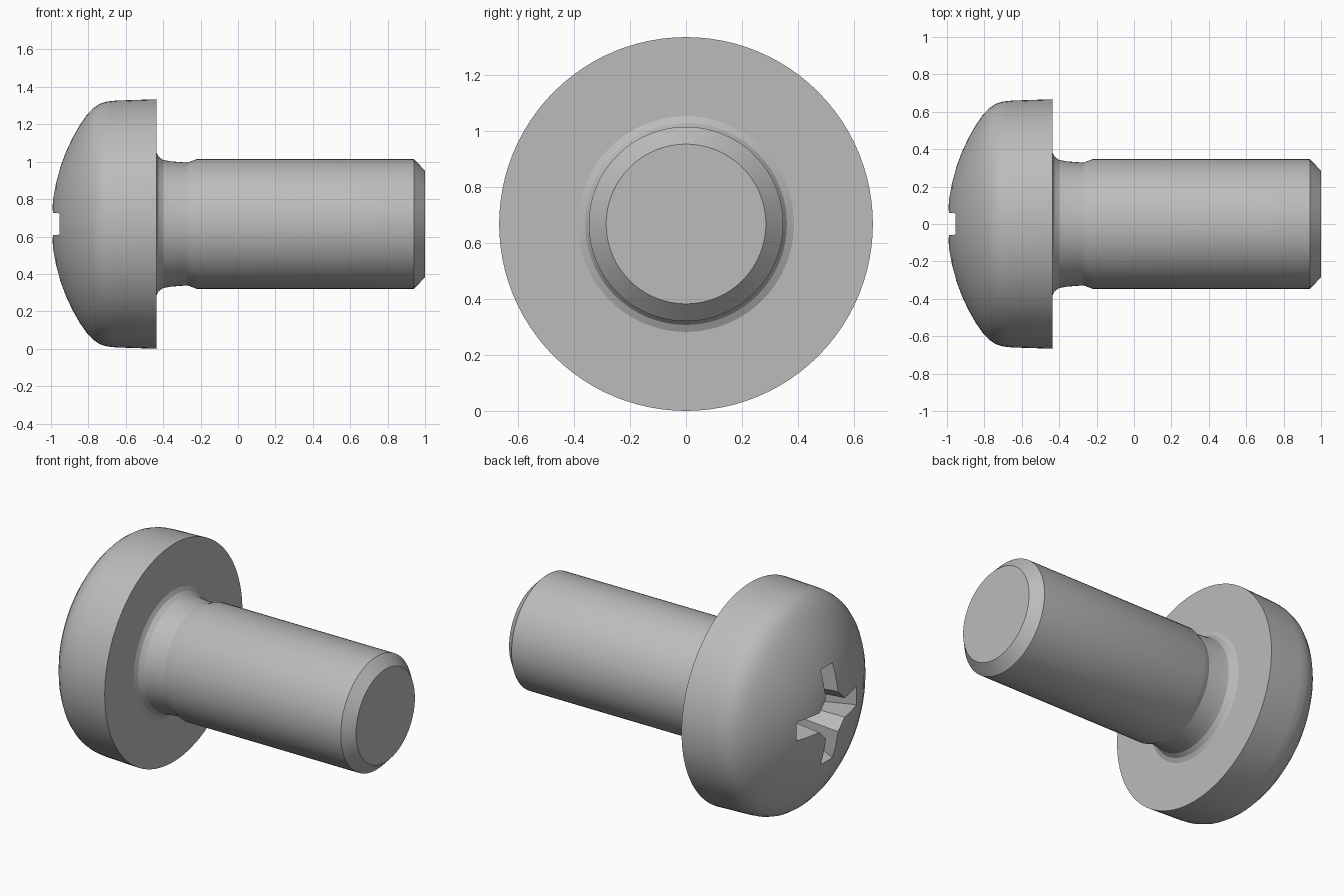
import bpy, bmesh, math
from mathutils import Matrix, Vector

if "Cube" in bpy.data.objects:
    bpy.data.objects.remove(bpy.data.objects["Cube"])

CZ = 0.667      # height of the screw axis
SEG = 96

steel = bpy.data.materials.new("grey steel")
steel.diffuse_color = (0.5, 0.5, 0.5, 1)
steel.use_nodes = True
steel.node_tree.nodes["Principled BSDF"].inputs["Base Color"].default_value = steel.diffuse_color


def make_object(name, bm):
    bmesh.ops.recalc_face_normals(bm, faces=bm.faces)
    me = bpy.data.meshes.new(name)
    bm.to_mesh(me)
    bm.free()
    ob = bpy.data.objects.new(name, me)
    me.materials.append(steel)
    bpy.context.collection.objects.link(ob)
    return ob


# Screw body: profile (x, radius) turned around the x axis
profile = [(-1.0, 0.0), (-0.999, 0.06), (-0.988, 0.15), (-0.972, 0.23), (-0.95, 0.305),
           (-0.92, 0.385), (-0.885, 0.46), (-0.845, 0.53), (-0.81, 0.58), (-0.775, 0.618),
           (-0.74, 0.642), (-0.70, 0.655), (-0.65, 0.66), (-0.437, 0.667),
           (-0.437, 0.385), (-0.425, 0.36), (-0.40, 0.342), (-0.36, 0.335), (-0.27, 0.328),
           (-0.22, 0.347), (0.94, 0.347), (1.0, 0.285), (1.0, 0.0)]
bm = bmesh.new()
rings = []
for x, r in profile:
    if r == 0:
        rings.append([bm.verts.new((x, 0, CZ))] * SEG)
    else:
        rings.append([bm.verts.new((x, r * math.cos(2 * math.pi * i / SEG),
                                    CZ + r * math.sin(2 * math.pi * i / SEG)))
                      for i in range(SEG)])
for a, b in zip(rings, rings[1:]):
    for i in range(SEG):
        j = (i + 1) % SEG
        bm.faces.new(list(dict.fromkeys((a[i], a[j], b[j], b[i]))))
screw = make_object("screw", bm)

# Cross recess cutter: one tapered outline lofted from the head face inwards
def outline(length, half, core):
    pts = []
    for k in range(4):
        rot = Matrix.Rotation(k * math.pi / 2, 3, 'X')
        for y, z in ((core, -half), (length, -half), (length, half), (core, half)):
            pts.append(rot @ Vector((0, y, z)))
    return pts


bm = bmesh.new()
levels = [(-1.05, 0.30, 0.061, 0.125), (-0.95, 0.29, 0.057, 0.12),
          (-0.66, 0.15, 0.045, 0.09), (-0.60, 0.07, 0.03, 0.05)]
loops = [[bm.verts.new(p + Vector((x, 0, CZ))) for p in outline(l, h, c)]
         for x, l, h, c in levels]
n = len(loops[0])
for a, b in zip(loops, loops[1:]):
    for i in range(n):
        j = (i + 1) % n
        bm.faces.new((a[i], a[j], b[j], b[i]))
bm.faces.new(loops[0])
bm.faces.new(loops[-1])
cutter = make_object("recess_cutter", bm)
cutter.hide_render = True

# Cut the recess, then remove the cutter
mod = screw.modifiers.new("cross recess", 'BOOLEAN')
mod.operation = 'DIFFERENCE'
mod.solver = 'EXACT'
mod.object = cutter
bpy.context.view_layer.objects.active = screw
screw.select_set(True)
cutter.select_set(False)
bpy.ops.object.modifier_apply(modifier=mod.name)
bpy.data.objects.remove(cutter)

bpy.ops.object.shade_smooth_by_angle(angle=math.radians(25))
